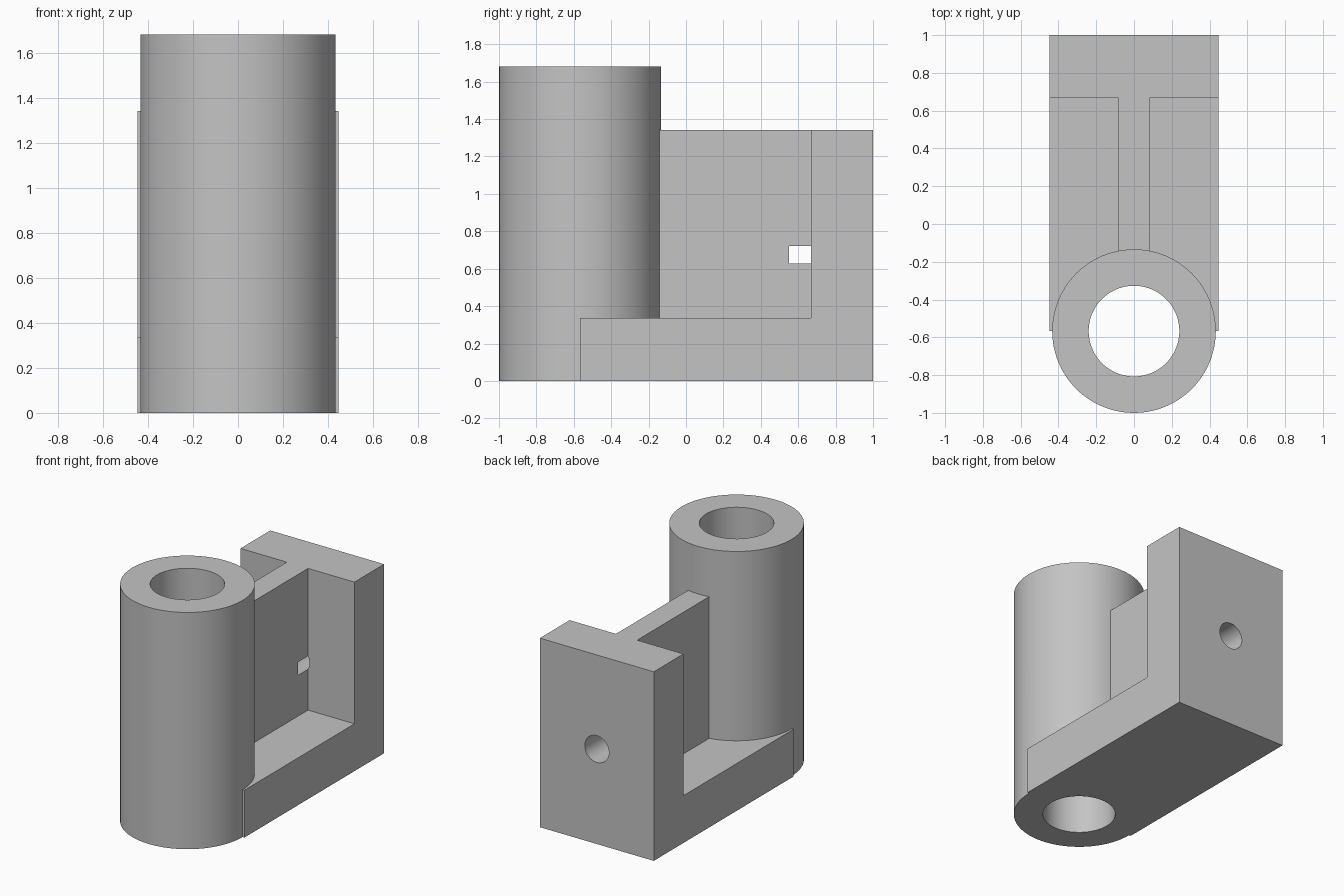
import bpy
import math

cube = bpy.data.objects.get("Cube")
if cube:
    bpy.data.objects.remove(cube, do_unlink=True)

grey = bpy.data.materials.new("plain grey")
grey.use_nodes = True
colour = (0.55, 0.55, 0.55, 1)
grey.diffuse_color = colour
grey.node_tree.nodes["Principled BSDF"].inputs["Base Color"].default_value = colour


def box(name, half_width, y0, y1, z0, z1):
    bpy.ops.mesh.primitive_cube_add(size=1, location=(0, (y0 + y1) / 2, (z0 + z1) / 2))
    ob = bpy.context.object
    ob.name = name
    ob.scale = (2 * half_width, y1 - y0, z1 - z0)
    bpy.ops.object.transform_apply(location=True, rotation=True, scale=True)
    ob.data.materials.append(grey)
    return ob


def cylinder(name, radius, length, location, tilt=0):
    bpy.ops.mesh.primitive_cylinder_add(vertices=96, radius=radius, depth=length,
                                        location=location, rotation=(tilt, 0, 0))
    ob = bpy.context.object
    ob.name = name
    bpy.ops.object.transform_apply(location=True, rotation=True, scale=True)
    ob.data.materials.append(grey)
    return ob


def combine(target, tool, operation):
    mod = target.modifiers.new(operation.lower(), "BOOLEAN")
    mod.operation = operation
    mod.solver = "EXACT"
    mod.object = tool
    bpy.context.view_layer.objects.active = target
    bpy.ops.object.modifier_apply(modifier=mod.name)
    bpy.data.objects.remove(tool, do_unlink=True)


HALF, AXIS_Y, TUBE_H = 0.447, -0.567, 1.68
BASE_H, PLATE_H, PLATE_Y = 0.336, 1.342, 0.667

# Base, mounting plate and central web
bracket = box("bracket", HALF, AXIS_Y, 1, 0, BASE_H)
combine(bracket, box("mounting_plate", HALF, PLATE_Y, 1, 0, PLATE_H), "UNION")
combine(bracket, box("web", 0.083, -0.3, PLATE_Y + 0.1, 0.1, PLATE_H), "UNION")

# Upright tube with its through bore
combine(bracket, cylinder("tube", 0.433, TUBE_H, (0, AXIS_Y, TUBE_H / 2)), "UNION")
combine(bracket, cylinder("bore", 0.24, 3, (0, AXIS_Y, TUBE_H / 2)), "DIFFERENCE")

# Blind bolt hole from the back, wider than the web
combine(bracket, cylinder("bolt_hole", 0.095, 0.65, (0, 0.877, 0.674), math.pi / 2),
        "DIFFERENCE")

bpy.ops.object.select_all(action="DESELECT")
bracket.select_set(True)
bpy.context.view_layer.objects.active = bracket
bpy.ops.object.shade_smooth_by_angle(angle=math.radians(30))
